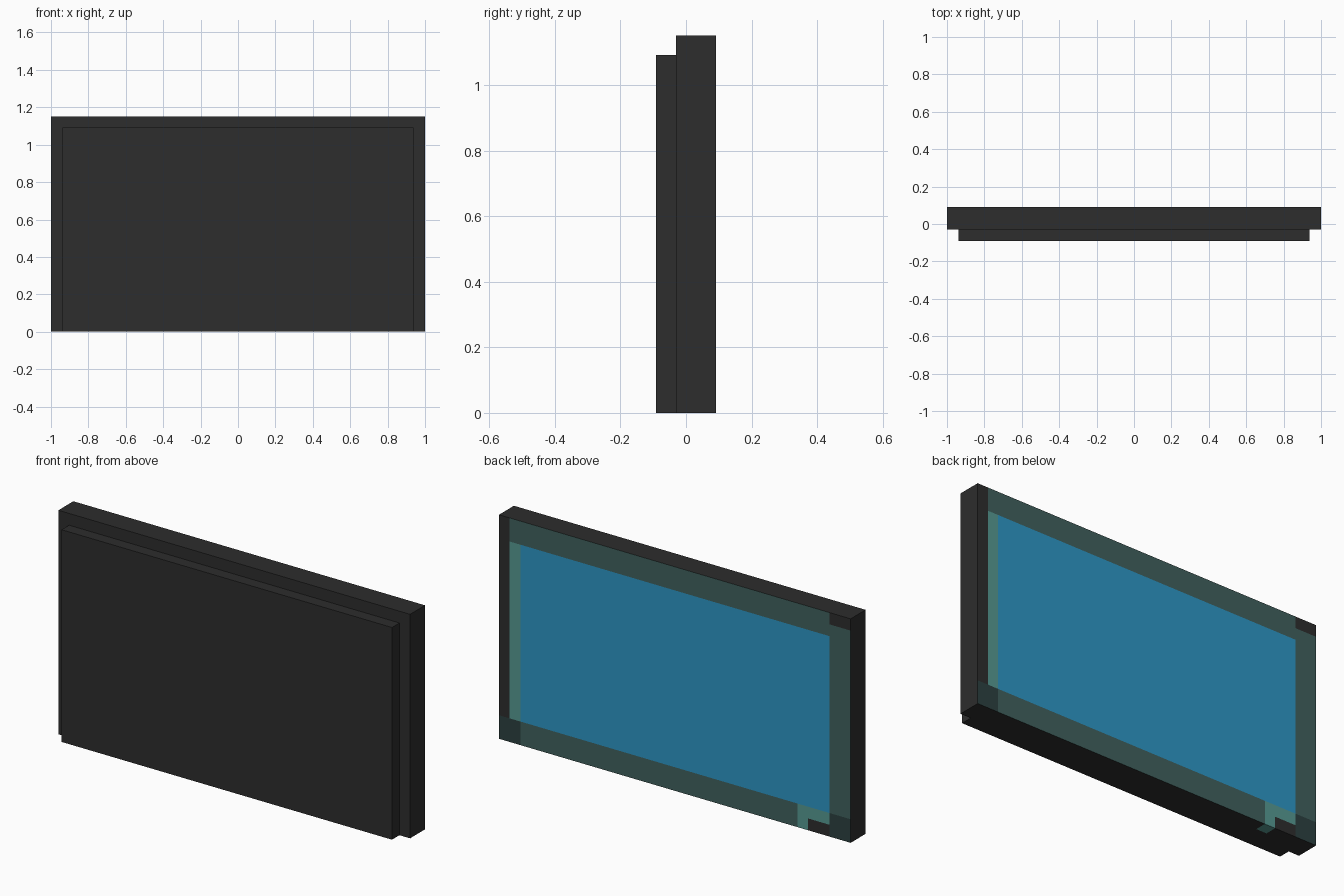
import bpy, bmesh
from mathutils import Vector

if "Cube" in bpy.data.objects:
    bpy.data.objects.remove(bpy.data.objects["Cube"])

U = 2 / 33  # one block cell; the model is 33 x 3 x 19 cells


def srgb(r, g, b):
    f = lambda c: c / 12.92 if c <= 0.04045 else ((c + 0.055) / 1.055) ** 2.4
    return (f(r / 255), f(g / 255), f(b / 255), 1)


COLOURS = [("charcoal", (45, 45, 45)), ("screen_blue", (46, 151, 199)),
           ("dark_teal", (64, 97, 94)), ("light_teal", (87, 154, 147)),
           ("deep_teal", (44, 65, 64))]
CHARCOAL, BLUE, TEAL, LIGHT, DEEP = range(5)
mats = []
for name, rgb in COLOURS:
    m = bpy.data.materials.new(name)
    m.diffuse_color = srgb(*rgb)
    m.use_nodes = True
    m.node_tree.nodes["Principled BSDF"].inputs["Base Color"].default_value = m.diffuse_color
    mats.append(m)


def make_box(name, lo, hi, cuts=(), rule=None):
    """Box between two corners, cut along planes, coloured by a rule per face."""
    bm = bmesh.new()
    bmesh.ops.create_cube(bm, size=1)
    lo, hi = Vector(lo), Vector(hi)
    for v in bm.verts:
        v.co = (lo + hi) / 2 + v.co * (hi - lo)
    for axis, pos in cuts:
        n = Vector((0, 0, 0))
        n[axis] = 1
        bmesh.ops.bisect_plane(bm, geom=bm.verts[:] + bm.edges[:] + bm.faces[:],
                               plane_co=n * pos, plane_no=n)
    bm.normal_update()
    if rule:
        for f in bm.faces:
            f.material_index = rule(f.calc_center_median(), f.normal)
    me = bpy.data.meshes.new(name)
    bm.to_mesh(me)
    bm.free()
    for m in mats if rule else mats[:1]:
        me.materials.append(m)
    ob = bpy.data.objects.new(name, me)
    bpy.context.collection.objects.link(ob)


def screen_colour(c, n):
    col, row = (1 - c.x) / U, c.z / U   # columns counted from the +x edge
    # small indicator tab wraps under the bottom edge
    if n.z < -0.5 and 28 < col < 29 and c.y > 0.5 * U:
        return LIGHT
    if n.y < 0.5:
        return CHARCOAL
    if row < 2:                          # lower bezel
        if col < 2 or col > 31:
            return DEEP
        if col > 28:
            return CHARCOAL if col > 29 and row < 1 else LIGHT
        return TEAL
    if col < 1 or (col > 31 and row > 18):
        return CHARCOAL
    if row > 17 or col > 31:             # upper and side bezel
        return TEAL
    return LIGHT if col < 2 else BLUE


# Display slab with the screen pattern cut into its +y face
cuts = [(0, 1 - i * U) for i in (1, 2, 28, 29, 31)]
cuts += [(2, j * U) for j in (1, 2, 17, 18)] + [(1, 0.5 * U)]
make_box("display_slab", (-1, -0.5 * U, 0), (1, 1.5 * U, 19 * U), cuts, screen_colour)

# Plain housing on the -y side, one cell narrower at the sides and top
make_box("rear_housing", (-1 + U, -1.5 * U, 0), (1 - U, -0.5 * U, 18 * U))
